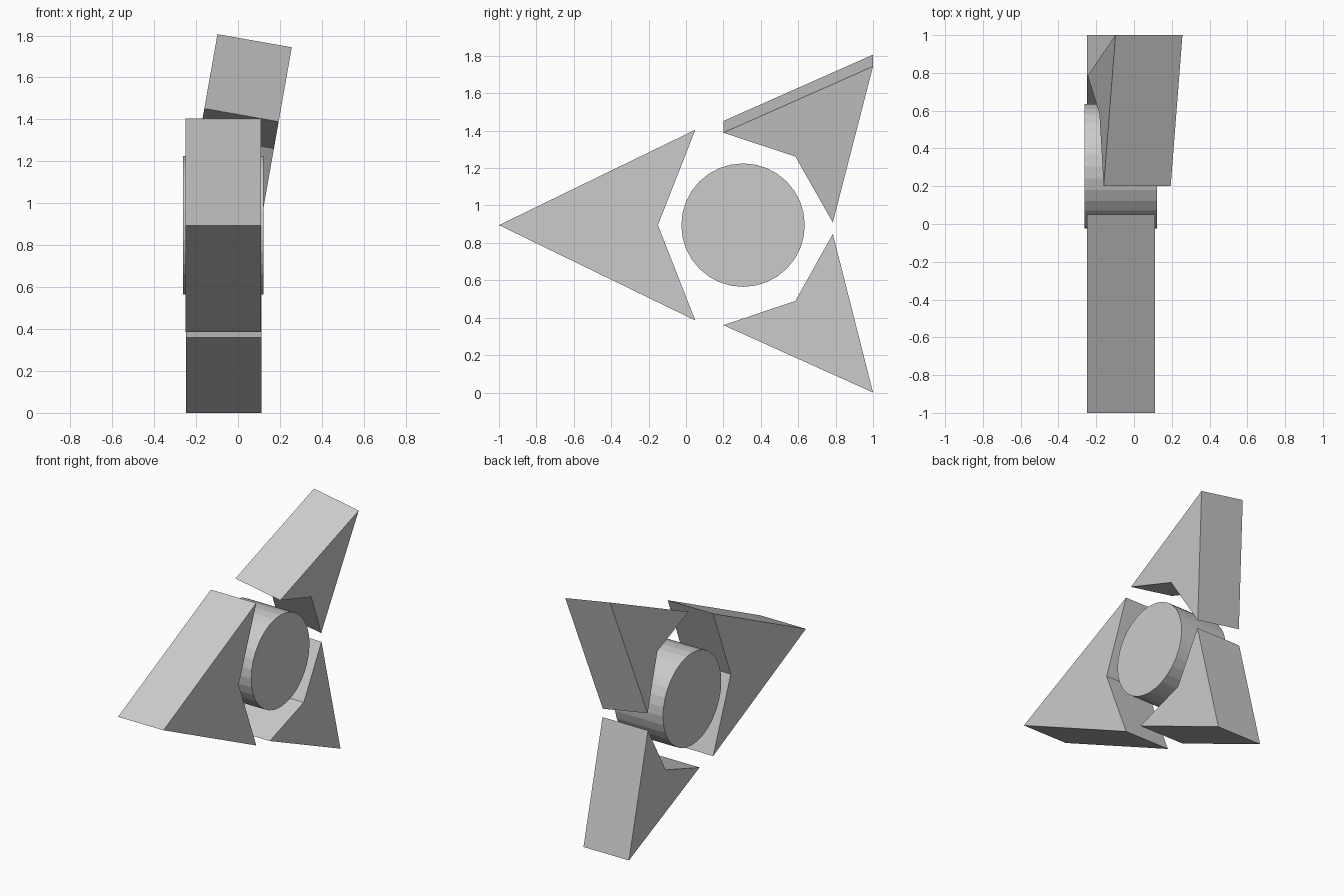
import bpy, bmesh, math
from mathutils import Matrix

if "Cube" in bpy.data.objects:
    bpy.data.objects.remove(bpy.data.objects["Cube"], do_unlink=True)

grey = bpy.data.materials.new("plain_grey")
grey.use_nodes = True
colour = (0.6, 0.6, 0.6, 1)
grey.diffuse_color = colour
grey.node_tree.nodes["Principled BSDF"].inputs["Base Color"].default_value = colour


def finish(name, bm, matrix):
    """Turn a bmesh into a flat-shaded object placed by a matrix."""
    bm.transform(matrix)
    bmesh.ops.recalc_face_normals(bm, faces=bm.faces)
    mesh = bpy.data.meshes.new(name)
    bm.to_mesh(mesh)
    bm.free()
    mesh.materials.append(grey)
    obj = bpy.data.objects.new(name, mesh)
    bpy.context.collection.objects.link(obj)
    return obj


def prism(name, profile, width, matrix):
    """Extrude a (y, z) side profile across x, centred on x = 0."""
    bm = bmesh.new()
    face = bm.faces.new([bm.verts.new((-width / 2, y, z)) for y, z in profile])
    ext = bmesh.ops.extrude_face_region(bm, geom=[face])["geom"]
    moved = [v for v in ext if isinstance(v, bmesh.types.BMVert)]
    bmesh.ops.translate(bm, verts=moved, vec=(width, 0, 0))
    return finish(name, bm, matrix)


WIDTH = 0.36
MID_X = -0.068
HUB_Z = 0.895

# Front arrowhead, symmetric above and below the hub height
arrow = [(-1, 0), (0.05, 0.51), (-0.15, 0), (0.05, -0.51)]
prism("front_blade", arrow, WIDTH, Matrix.Translation((MID_X - 0.002, 0, HUB_Z)))

# Rear arrowheads, measured from the inner tip; the upper one leans sideways
blade = [(0.785, 0), (1, 0.848), (0.2, 0.488), (0.585, 0.358)]
prism("upper_rear_blade", blade, WIDTH,
      Matrix.Translation((MID_X, 0, 0.94)) @ Matrix.Rotation(math.radians(10), 4, "Y"))
prism("lower_rear_blade", blade, WIDTH,
      Matrix.Translation((MID_X, 0, 0.848)) @ Matrix.Diagonal((1, 1, -1, 1)))

# Central hub disc, lying on the x axis
bm = bmesh.new()
bmesh.ops.create_cone(bm, cap_ends=True, segments=32, radius1=0.33, radius2=0.33, depth=0.384)
finish("hub_disc", bm, Matrix.Translation((MID_X - 0.002, 0.305, HUB_Z))
       @ Matrix.Rotation(math.pi / 2, 4, "Y"))
